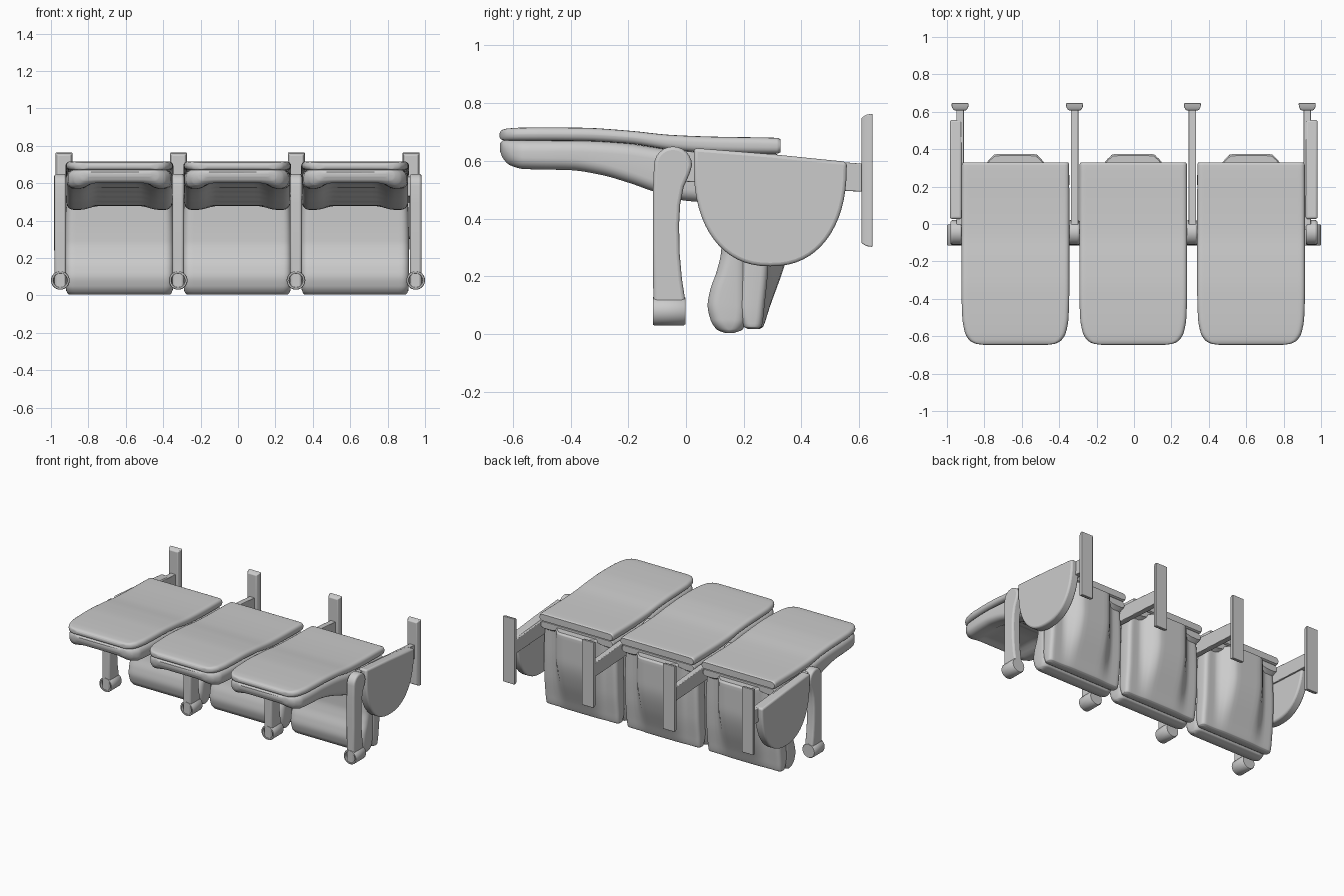
import bpy, bmesh, math

if "Cube" in bpy.data.objects:
    bpy.data.objects.remove(bpy.data.objects["Cube"])


def finish(name, bm, bevel=0.0):
    bmesh.ops.remove_doubles(bm, verts=bm.verts, dist=1e-5)
    bmesh.ops.recalc_face_normals(bm, faces=bm.faces)
    me = bpy.data.meshes.new(name)
    bm.to_mesh(me)
    bm.free()
    ob = bpy.data.objects.new(name, me)
    bpy.context.collection.objects.link(ob)
    if bevel:
        m = ob.modifiers.new("Bevel", 'BEVEL')
        m.width, m.segments, m.angle_limit = bevel, 3, math.radians(35)
        m.limit_method = 'ANGLE'
    bpy.ops.object.select_all(action='DESELECT')
    ob.select_set(True)
    bpy.context.view_layer.objects.active = ob
    bpy.ops.object.shade_smooth_by_angle(angle=math.radians(38))
    return ob


def dense(st, sub):
    """Monotone cubic interpolation between station tuples (t, ...)."""
    n = len(st)
    d = [[(b[k] - a[k]) / (b[0] - a[0]) for k in range(len(a))] for a, b in zip(st, st[1:])]

    def slope(i, k):
        if i in (0, n - 1):
            return d[min(i, n - 2)][k]
        p, q = d[i - 1][k], d[i][k]
        return 2 * p * q / (p + q) if p * q > 0 else 0
    out = []
    for i in range(n - 1):
        a, b, h = st[i], st[i + 1], st[i + 1][0] - st[i][0]
        for j in range(sub):
            s = j / sub
            out.append([(2*s**3 - 3*s*s + 1) * a[k] + (s**3 - 2*s*s + s) * h * slope(i, k)
                        + (3*s*s - 2*s**3) * b[k] + (s**3 - s*s) * h * slope(i + 1, k)
                        for k in range(len(a))])
    return out + [list(st[-1])]


def loft(name, st, r, place, deform=None, sub=7, n=30):
    """Rounded slab; each station is (t, half width, low, high)."""
    bm = bmesh.new()
    rings = []
    for t, hw, lo, hi in dense(st, sub):
        rr = min(r, (hi - lo) / 2)
        pts = []
        for side in (1, -1):
            for i in range(n + 1):
                u = hw * math.sin(math.pi * (i / n - 0.5)) * side
                q = max(0, (abs(u) - hw + rr) / rr)
                cut = rr * (1 - math.sqrt(max(0, 1 - q * q)))
                v = hi - cut if side > 0 else lo + cut
                if deform:
                    v += deform(u, t, side)
                pts.append(bm.verts.new(place(u, t, v)))
        rings.append(pts)
    m = len(rings[0])
    for a, b in zip(rings, rings[1:]):
        for i in range(m):
            bm.faces.new((a[i], a[(i + 1) % m], b[(i + 1) % m], b[i]))
    bm.faces.new(rings[0])
    bm.faces.new(rings[-1])
    return finish(name, bm)


def extrude_yz(name, pts, x, half, bevel):
    bm = bmesh.new()
    f = bm.faces.new([bm.verts.new((x - half, y, z)) for y, z in pts])
    g = bmesh.ops.extrude_face_region(bm, geom=[f])
    bmesh.ops.translate(bm, vec=(2 * half, 0, 0),
                        verts=[v for v in g['geom'] if isinstance(v, bmesh.types.BMVert)])
    return finish(name, bm, bevel)


def step(a, b, x):
    s = min(1, max(0, (x - a) / (b - a)))
    return s * s * (3 - 2 * s)


def pad_dish(u, y, side):
    # hollow between side bolsters, with ribs across the lumbar area
    if side > 0:
        return 0
    mid = 1 - step(0.11, 0.21, abs(u))
    lift = 0.04 - 0.02 * step(-0.3, 0, y)
    ribs = 0.007 * abs(math.sin((y + 0.3) / 0.06 * math.pi)) if -0.3 < y < 0 else 0
    return mid * lift * step(-0.65, -0.56, y) - ribs * (1 - step(0.11, 0.13, abs(u)))


def shell_bulge(u, z, side):
    return 0 if side < 0 else (1 - step(0.1, 0.2, abs(u))) * 0.085 * step(-0.05, 0.42, z)


# seats: back panel and cushion lie flat, seat cushion and shell hang vertical
panel = [(-0.646, 0.17, 0.682, 0.696), (-0.64, 0.212, 0.674, 0.706), (-0.62, 0.247, 0.67, 0.712),
         (-0.58, 0.27, 0.67, 0.715), (-0.5, 0.284, 0.67, 0.716), (-0.36, 0.288, 0.669, 0.715),
         (-0.2, 0.288, 0.66, 0.705), (-0.05, 0.288, 0.638, 0.69), (0.1, 0.288, 0.628, 0.684),
         (0.315, 0.287, 0.625, 0.68), (0.328, 0.283, 0.63, 0.675)]
cushion = [(-0.645, 0.17, 0.635, 0.66), (-0.635, 0.215, 0.61, 0.67), (-0.61, 0.25, 0.585, 0.672),
           (-0.56, 0.275, 0.572, 0.672), (-0.4, 0.284, 0.568, 0.672), (-0.3, 0.284, 0.553, 0.668),
           (-0.2, 0.284, 0.525, 0.66), (-0.1, 0.284, 0.49, 0.645), (0.0, 0.284, 0.462, 0.632),
           (0.08, 0.284, 0.457, 0.63), (0.2, 0.284, 0.5, 0.63), (0.31, 0.284, 0.57, 0.626),
           (0.318, 0.28, 0.575, 0.62)]
seat = [(0.004, 0.27, 0.135, 0.165), (0.015, 0.28, 0.108, 0.195), (0.05, 0.287, 0.085, 0.21),
        (0.1, 0.288, 0.075, 0.215), (0.15, 0.288, 0.083, 0.215), (0.22, 0.288, 0.107, 0.215),
        (0.29, 0.288, 0.122, 0.215), (0.4, 0.286, 0.125, 0.215), (0.54, 0.28, 0.125, 0.215)]
shell = [(0.018, 0.275, 0.215, 0.25), (0.026, 0.285, 0.2, 0.262), (0.1, 0.288, 0.185, 0.272),
         (0.24, 0.288, 0.19, 0.285), (0.42, 0.286, 0.19, 0.29), (0.59, 0.275, 0.19, 0.29),
         (0.605, 0.268, 0.2, 0.28)]
for cx in (-0.634, -0.004, 0.626):
    flat = lambda u, t, v: (cx + u, t, v)
    hang = lambda u, t, v: (cx + u, v, t)
    loft("back_panel", panel, 0.022, flat)
    loft("back_cushion", cushion, 0.04, flat, pad_dish, sub=8)
    loft("seat_cushion", seat, 0.04, hang)
    loft("seat_shell", shell, 0.025, hang, shell_bulge)

# armrests with cup rings, beams and mounting plates
arm = [(-0.113, 0.035), (-0.003, 0.035), (-0.003, 0.12), (-0.014, 0.19), (-0.022, 0.28),
       (-0.024, 0.38), (-0.02, 0.45), (-0.008, 0.51), (0.012, 0.555)]
arm += [(-0.045 + 0.066 * math.cos(math.radians(a)), 0.584 + 0.066 * math.sin(math.radians(a)))
        for a in range(0, 181, 15)] + [(-0.114, 0.5), (-0.114, 0.3)]
cup = [(0.0, -0.002), (0.046, -0.002), (0.05, -0.008), (0.05, -0.11), (0.047, -0.115),
       (0.039, -0.115), (0.036, -0.11), (0.034, -0.08), (0.0, -0.08)]
for x, bx in ((-0.95, -0.93), (-0.32, -0.318), (0.31, 0.312), (0.95, 0.926)):
    extrude_yz("armrest", arm, x, 0.031, 0.012)
    bm = bmesh.new()
    vs = [bm.verts.new((x + r, y, 0.08)) for r, y in cup]
    es = [bm.edges.new(p) for p in zip(vs, vs[1:])]
    bmesh.ops.spin(bm, geom=vs + es, cent=(x, 0, 0.08), axis=(0, 1, 0),
                   angle=math.tau, steps=32)
    finish("cup_ring", bm)
    extrude_yz("support_beam", [(-0.03, 0.53), (-0.03, 0.635), (0.3, 0.615), (0.615, 0.59),
                                (0.615, 0.493), (0.3, 0.51)], bx, 0.02, 0.004)
    bm = bmesh.new()
    back = []
    for y, hw, z0, z1 in ((0.608, 0.034, 0.315, 0.75), (0.625, 0.044, 0.305, 0.76),
                          (0.646, 0.046, 0.302, 0.764)):
        ring = [bm.verts.new((bx + a * hw, y, z)) for a, z in
                ((-1, z0), (1, z0), (1, z1), (-1, z1))]
        if back:
            for i in range(4):
                bm.faces.new((back[i], back[(i + 1) % 4], ring[(i + 1) % 4], ring[i]))
        else:
            bm.faces.new(ring)
        back = ring
    bm.faces.new(back)
    finish("mounting_plate", bm, 0.004)

# D-shaped end panels
d_shape = [(0.027, 0.645), (0.29, 0.624), (0.557, 0.597)]
for i in range(33):
    a = math.pi * i / 32
    c, s = math.cos(a), math.sin(a)
    d_shape.append((0.292 + 0.265 * math.copysign(abs(c) ** 0.88, c), 0.58 - 0.345 * s ** 0.9))
for x in (-0.953, 0.95):
    extrude_yz("end_panel", d_shape, x, 0.032, 0.012)
